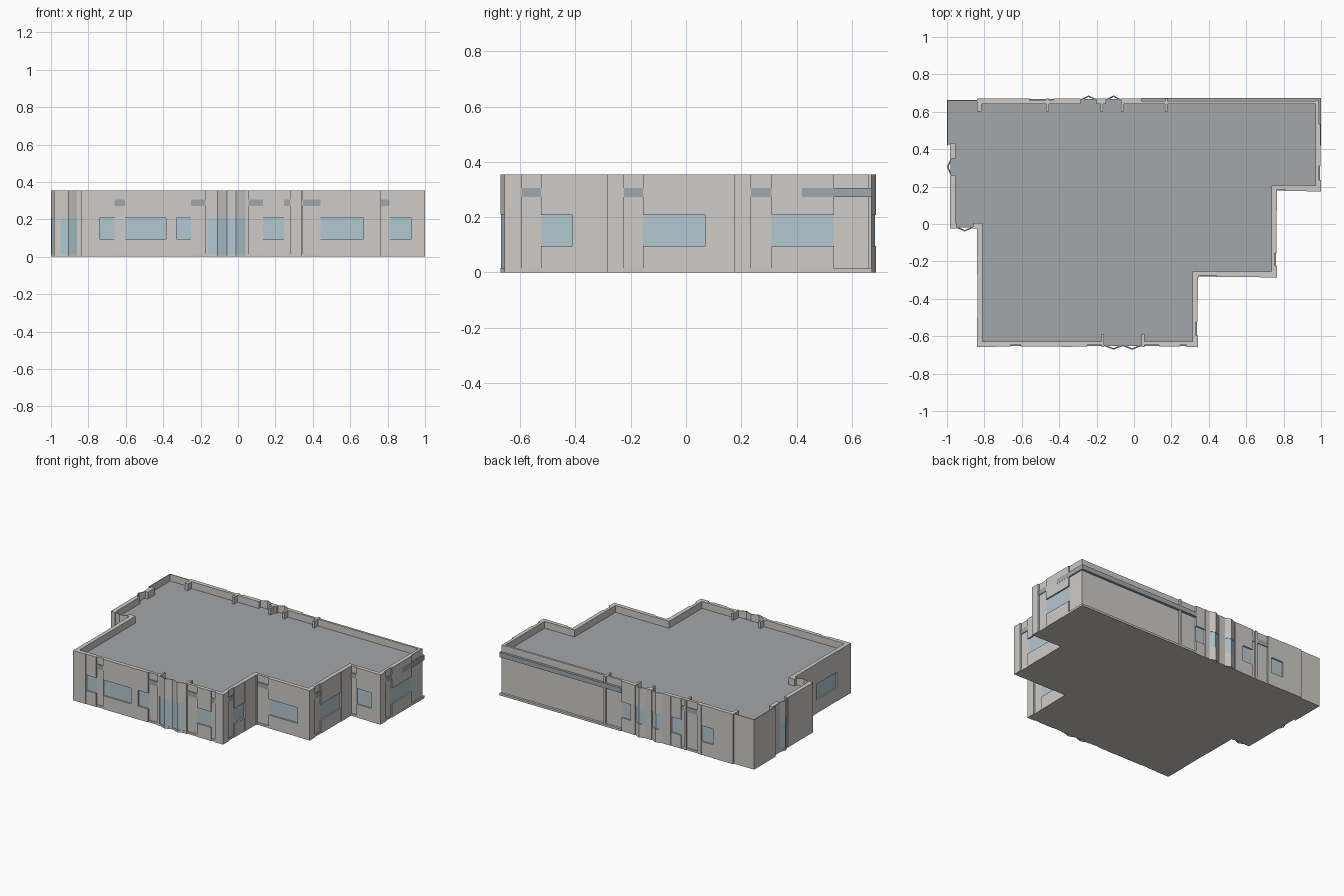
import bpy, bmesh

if "Cube" in bpy.data.objects:
    bpy.data.objects.remove(bpy.data.objects["Cube"])

H = 0.355                      # parapet height
T = 0.03                       # wall thickness


def mat(name, rgb):
    m = bpy.data.materials.new(name)
    m.diffuse_color = (*rgb, 1)
    m.use_nodes = True
    m.node_tree.nodes["Principled BSDF"].inputs["Base Color"].default_value = m.diffuse_color
    return m


WALL = mat("wall_concrete", (0.62, 0.60, 0.57))
SLAB = mat("roof_grey", (0.36, 0.39, 0.41))
GLASS = mat("window_glass", (0.45, 0.58, 0.64))
FLOOR = mat("floor_concrete", (0.60, 0.58, 0.52))


def prism(bm, pts, z0, z1):
    lo = [bm.verts.new((x, y, z0)) for x, y in pts]
    hi = [bm.verts.new((x, y, z1)) for x, y in pts]
    n = len(pts)
    bm.faces.new(lo[::-1])
    bm.faces.new(hi)
    for i in range(n):
        j = (i + 1) % n
        bm.faces.new((lo[i], lo[j], hi[j], hi[i]))


def finish(bm, name, material):
    bmesh.ops.recalc_face_normals(bm, faces=bm.faces)
    me = bpy.data.meshes.new(name)
    bm.to_mesh(me)
    bm.free()
    me.materials.append(material)
    bpy.context.collection.objects.link(bpy.data.objects.new(name, me))


def wall_run(name, axis, c, s, segs):
    """Wall along an axis at coordinate c, facing s; segs are (start, end, kind)."""
    walls, glass = bmesh.new(), bmesh.new()

    def pt(t, o):
        return (t, c + s * o) if axis == 'x' else (c + s * o, t)

    def block(bm, a, b, o_in, o_out, z0, z1):
        prism(bm, [pt(a, o_in), pt(b, o_in), pt(b, o_out), pt(a, o_out)], z0, z1)

    for a, b, kind in segs:
        if kind == 'panel':
            block(walls, a, b, -T, 0, 0, H)
        elif kind == 'recess':           # set back so the roof slab edge shows
            block(walls, a, b, -T, -0.01, 0, H)
        elif kind == 'ledge':            # deep set back, slabs project
            block(walls, a, b, -T, -0.015, 0, H)
        elif kind == 'thin':
            block(walls, a, b, -0.005, 0, 0, H)
        elif kind == 'return':           # short inward fin beside an opening
            block(walls, a, b, -0.07, 0, 0, H)
        elif kind == 'window':
            block(walls, a, b, -T, -0.002, 0, 0.095)
            block(walls, a, b, -T, -0.002, 0.207, H)
            block(glass, a, b, -0.018, -0.012, 0.095, 0.207)
        elif kind in ('bay', 'low_bay'):  # V shaped bay of thin plates
            z0, z1 = (0.015, 0.21) if kind == 'bay' else (0.095, 0.207)
            m = (a + b) / 2
            for t0, o0, t1, o1 in ((a, -0.004, m, 0.015), (m, 0.015, b, -0.004)):
                plan = [pt(t0, o0 - 0.006), pt(t1, o1 - 0.006), pt(t1, o1), pt(t0, o0)]
                inner = [pt(t0, o0 - 0.008), pt(t1, o1 - 0.008),
                         pt(t1, o1 - 0.003), pt(t0, o0 - 0.003)]
                prism(walls, plan, 0, z0)
                prism(walls, plan, z1, H)
                prism(glass, inner, z0, z1)
    finish(walls, name, WALL)
    if glass.verts:
        finish(glass, name + "_glass", GLASS)
    else:
        glass.free()


# Walls, run by run
wall_run("front_wall", 'x', -0.657, -1, [
    (-0.84, -0.74, 'panel'), (-0.74, -0.66, 'window'), (-0.66, -0.605, 'recess'),
    (-0.605, -0.385, 'window'), (-0.385, -0.33, 'panel'), (-0.33, -0.25, 'window'),
    (-0.25, -0.175, 'recess'), (-0.175, -0.16, 'return'), (-0.16, -0.06, 'bay'),
    (-0.06, 0.04, 'bay'), (0.04, 0.055, 'return'), (0.055, 0.134, 'recess'),
    (0.134, 0.246, 'window'), (0.246, 0.28, 'recess'), (0.28, 0.342, 'panel')])
wall_run("front_step_right_wall", 'y', 0.342, 1, [
    (-0.657, -0.595, 'panel'), (-0.595, -0.525, 'recess'),
    (-0.525, -0.41, 'window'), (-0.41, -0.255, 'panel')])
wall_run("middle_front_wall", 'x', -0.285, -1, [
    (0.312, 0.348, 'panel'), (0.348, 0.44, 'recess'),
    (0.44, 0.67, 'window'), (0.67, 0.765, 'panel')])
wall_run("middle_right_wall", 'y', 0.765, 1, [
    (-0.285, -0.225, 'panel'), (-0.225, -0.155, 'recess'),
    (-0.155, 0.07, 'window'), (0.07, 0.205, 'panel')])
wall_run("back_wing_front_wall", 'x', 0.175, -1, [
    (0.735, 0.765, 'panel'), (0.765, 0.81, 'recess'),
    (0.81, 0.925, 'window'), (0.925, 1.0, 'panel')])
wall_run("back_wing_right_wall", 'y', 1.0, 1, [
    (0.175, 0.235, 'panel'), (0.235, 0.31, 'recess'),
    (0.31, 0.535, 'window'), (0.535, 0.66, 'recess')])
wall_run("back_wall", 'x', 0.672, 1, [
    (0.18, 0.99, 'ledge'), (0.165, 0.18, 'return'), (0.04, 0.165, 'ledge'),
    (-0.035, 0.04, 'window'), (-0.055, -0.035, 'panel'), (-0.07, -0.055, 'return'),
    (-0.15, -0.07, 'low_bay'), (-0.165, -0.15, 'panel'), (-0.18, -0.165, 'return'),
    (-0.2, -0.18, 'panel'), (-0.285, -0.2, 'low_bay'), (-0.35, -0.285, 'panel'),
    (-0.43, -0.35, 'window'), (-0.455, -0.43, 'recess'), (-0.47, -0.455, 'return'),
    (-0.56, -0.47, 'recess'), (-0.59, -0.56, 'panel'), (-0.685, -0.59, 'window'),
    (-0.815, -0.685, 'panel'), (-0.84, -0.815, 'return')])
wall_run("back_corner_wall", 'x', 0.662, 1, [(-1.0, -0.84, 'thin')])
wall_run("left_corner_wall", 'y', -1.0, -1, [(0.42, 0.662, 'thin')])
wall_run("left_wall", 'y', -0.985, -1, [
    (-0.025, 0.26, 'panel'), (0.26, 0.35, 'bay'), (0.35, 0.43, 'panel')])
wall_run("left_step_front_wall", 'x', -0.025, -1, [
    (-0.985, -0.95, 'panel'), (-0.95, -0.86, 'bay'), (-0.86, -0.81, 'panel')])
wall_run("left_front_wall", 'y', -0.84, -1, [
    (-0.657, -0.5, 'panel'), (-0.5, -0.27, 'window'), (-0.27, -0.025, 'panel')])

# Roof and floor slabs share one outline
outline = [(-0.835, -0.652), (0.337, -0.652), (0.337, -0.28), (0.76, -0.28),
           (0.76, 0.18), (0.995, 0.18), (0.995, 0.42), (0.999, 0.42),
           (0.999, 0.674), (0.04, 0.674), (0.04, 0.667), (-0.835, 0.667),
           (-0.835, 0.658), (-0.996, 0.658), (-0.996, 0.425), (-0.98, 0.425),
           (-0.98, -0.02), (-0.835, -0.02)]
for name, z0, z1, m in (("roof_slab", 0.272, 0.306, SLAB), ("floor_slab", 0.0, 0.015, FLOOR)):
    bm = bmesh.new()
    prism(bm, outline, z0, z1)
    finish(bm, name, m)
